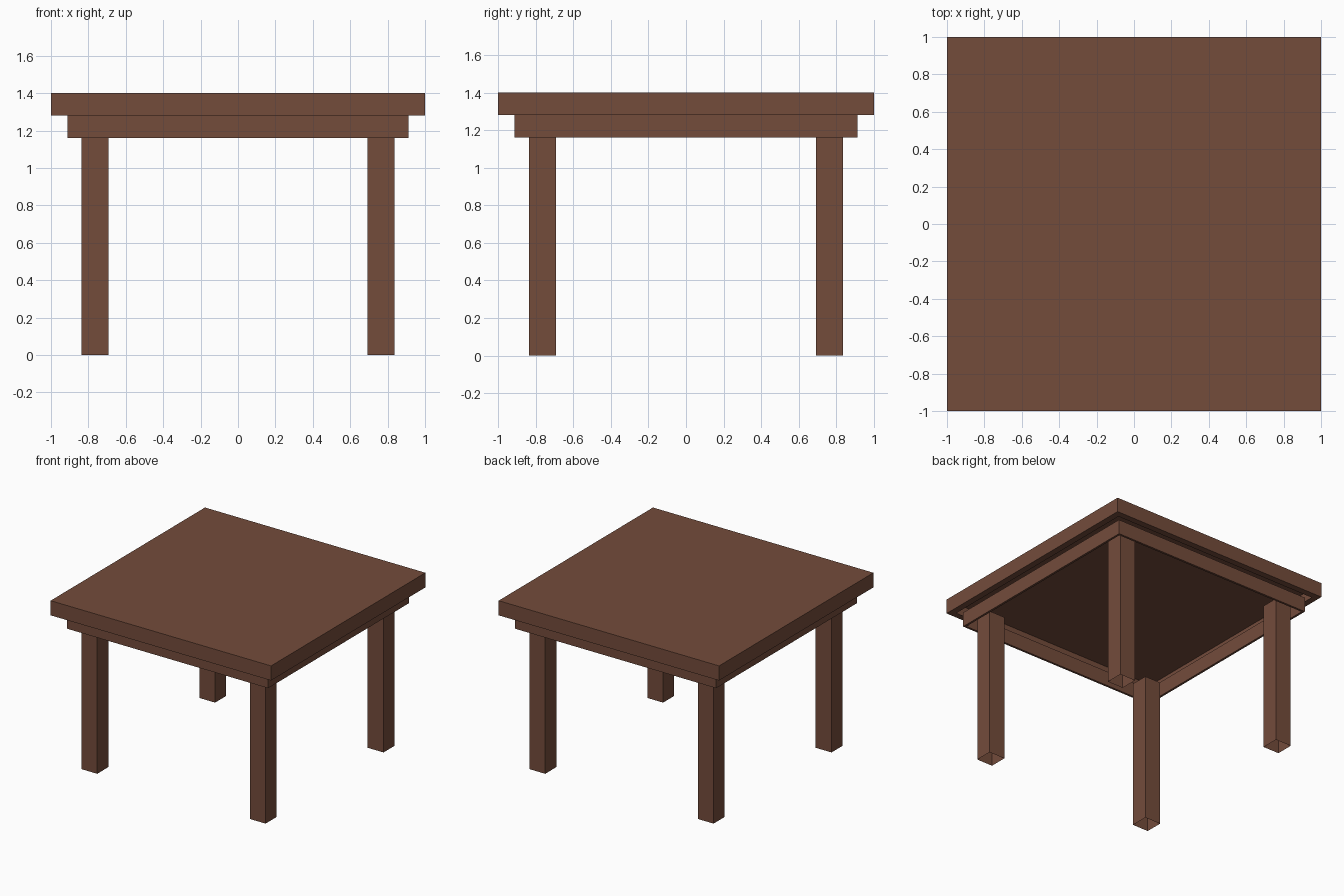
import bpy
import bmesh

if "Cube" in bpy.data.objects:
    bpy.data.objects.remove(bpy.data.objects["Cube"])

wood = bpy.data.materials.new("brown_wood")
wood.diffuse_color = (0.174, 0.0720, 0.0440, 1.0)
wood.use_nodes = True
wood.node_tree.nodes["Principled BSDF"].inputs["Base Color"].default_value = wood.diffuse_color


def box(name, x, y, z0, z1, half, edit=None):
    """Square box centred on x, y; edit(bm) may change its faces."""
    bm = bmesh.new()
    bmesh.ops.create_cube(bm, size=2)
    for v in bm.verts:
        v.co = (x + v.co.x * half, y + v.co.y * half, z0 if v.co.z < 0 else z1)
    bm.normal_update()
    if edit:
        edit(bm)
    mesh = bpy.data.meshes.new(name)
    bm.to_mesh(mesh)
    bm.free()
    mesh.materials.append(wood)
    obj = bpy.data.objects.new(name, mesh)
    bpy.context.collection.objects.link(obj)
    return obj


def open_ends(bm):
    caps = [f for f in bm.faces if abs(f.normal.z) > 0.9]
    bmesh.ops.delete(bm, geom=caps, context='FACES_ONLY')


def open_underside(bm):
    # keep only a rim of the underside
    bottom = [f for f in bm.faces if f.normal.z < -0.9]
    bmesh.ops.inset_region(bm, faces=bottom, thickness=0.075)
    bmesh.ops.delete(bm, geom=bottom, context='FACES_ONLY')


def hollow_frame(bm):
    # inset the underside, push it up to the tabletop, drop the caps
    bottom = [f for f in bm.faces if f.normal.z < -0.9]
    top = [f for f in bm.faces if f.normal.z > 0.9]
    bmesh.ops.inset_region(bm, faces=bottom, thickness=0.025)
    ext = bmesh.ops.extrude_face_region(bm, geom=bottom)
    verts = [g for g in ext["geom"] if isinstance(g, bmesh.types.BMVert)]
    faces = [g for g in ext["geom"] if isinstance(g, bmesh.types.BMFace)]
    bmesh.ops.translate(bm, verts=verts, vec=(0, 0, 0.12))
    old = [f for f in bottom if f.is_valid]
    bmesh.ops.delete(bm, geom=list(set(faces + top + old)), context='FACES_ONLY')
    bmesh.ops.recalc_face_normals(bm, faces=bm.faces[:])


# Tabletop, hollow from below
box("tabletop", 0, 0, 1.28, 1.40, 1.0, open_underside)

# Hollow apron under the top
box("apron", 0, 0, 1.16, 1.28, 0.912, hollow_frame)

# Four square legs, open at the foot
for sy, row in ((-1, "front"), (1, "back")):
    for sx, side in ((-1, "left"), (1, "right")):
        box(f"{row}_{side}_leg", sx * 0.764, sy * 0.764, 0.0, 1.225, 0.072, open_ends)
